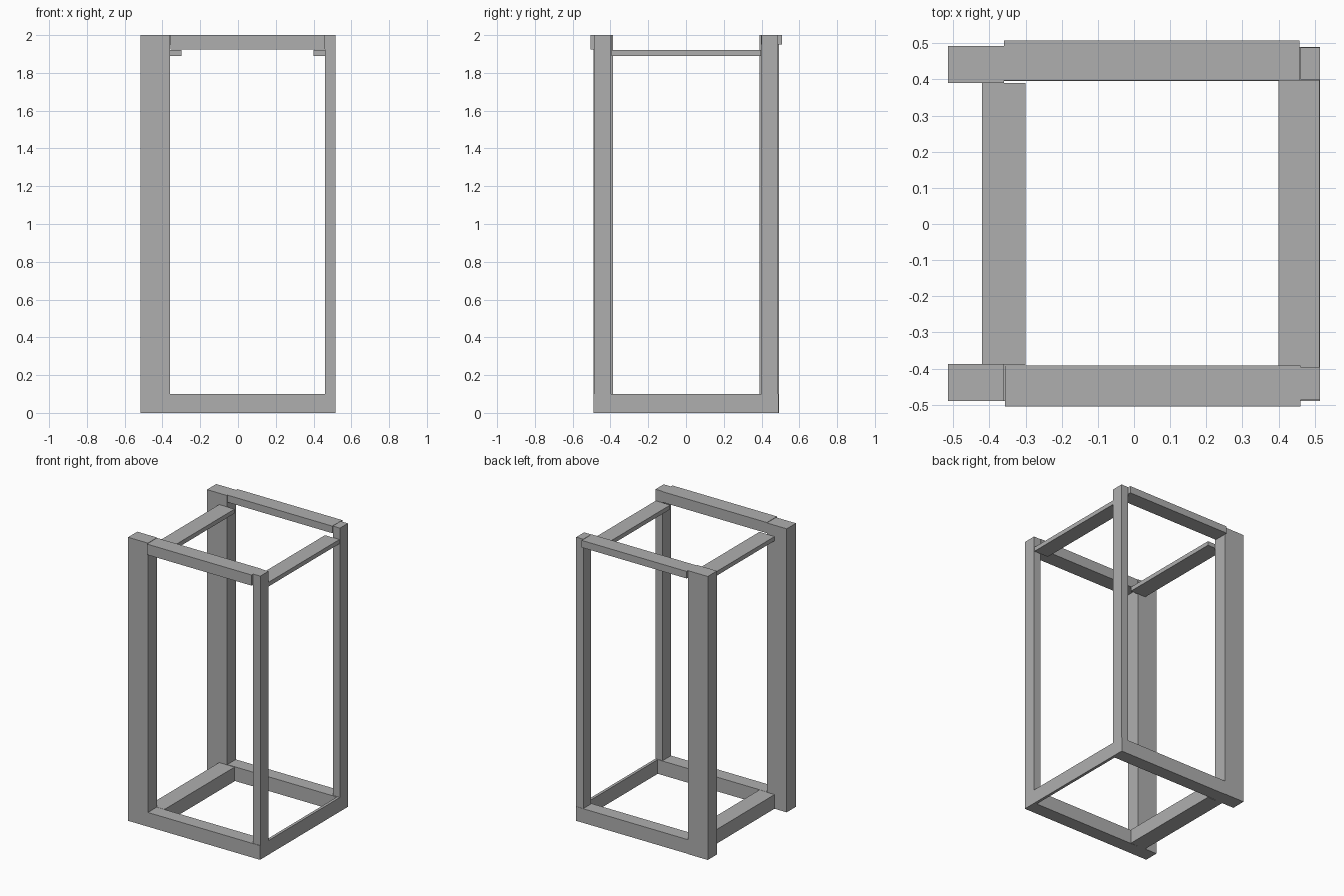
import bpy
from mathutils import Vector

if "Cube" in bpy.data.objects:
    bpy.data.objects.remove(bpy.data.objects["Cube"], do_unlink=True)

grey = bpy.data.materials.new("plain_grey")
grey.use_nodes = True
colour = (0.43, 0.43, 0.43, 1)
grey.diffuse_color = colour
grey.node_tree.nodes["Principled BSDF"].inputs["Base Color"].default_value = colour


def beam(name, x, y, z):
    """Box beam given its (low, high) range along each axis."""
    low, high = (Vector(corner) for corner in zip(x, y, z))
    bpy.ops.mesh.primitive_cube_add(size=1, location=(low + high) / 2)
    obj = bpy.context.object
    obj.name = name
    obj.scale = high - low
    bpy.ops.object.transform_apply(location=False, rotation=False, scale=True)
    obj.data.materials.append(grey)
    return obj


full = (0, 2)
base = (0, 0.1)
span = (-0.39, 0.39)

# Wide posts on the right side, narrow posts on the left side
beam("front_wide_post", (-0.515, -0.36), (-0.49, -0.387), full)
beam("back_wide_post", (-0.515, -0.36), (0.39, 0.493), full)
beam("front_narrow_post", (0.46, 0.515), (-0.487, -0.396), full)
beam("back_narrow_post", (0.46, 0.515), (0.4, 0.488), full)

# Base frame
beam("front_base_rail", (-0.36, 0.515), (-0.49, -0.392), base)
beam("back_base_rail", (-0.36, 0.515), (0.395, 0.49), base)
beam("right_base_rail", (-0.42, -0.3), span, base)
beam("left_base_board", (0.495, 0.515), (-0.4, 0.4), base)

# Top frame, with the flat side rails hung just below the long rails
beam("front_top_rail", (-0.357, 0.46), (-0.505, -0.392), (1.925, 2))
beam("back_top_rail", (-0.36, 0.458), (0.397, 0.508), (1.95, 2))
beam("right_top_rail", (-0.42, -0.3), span, (1.89, 1.92))
beam("left_top_rail", (0.4, 0.513), (-0.395, 0.398), (1.89, 1.92))
